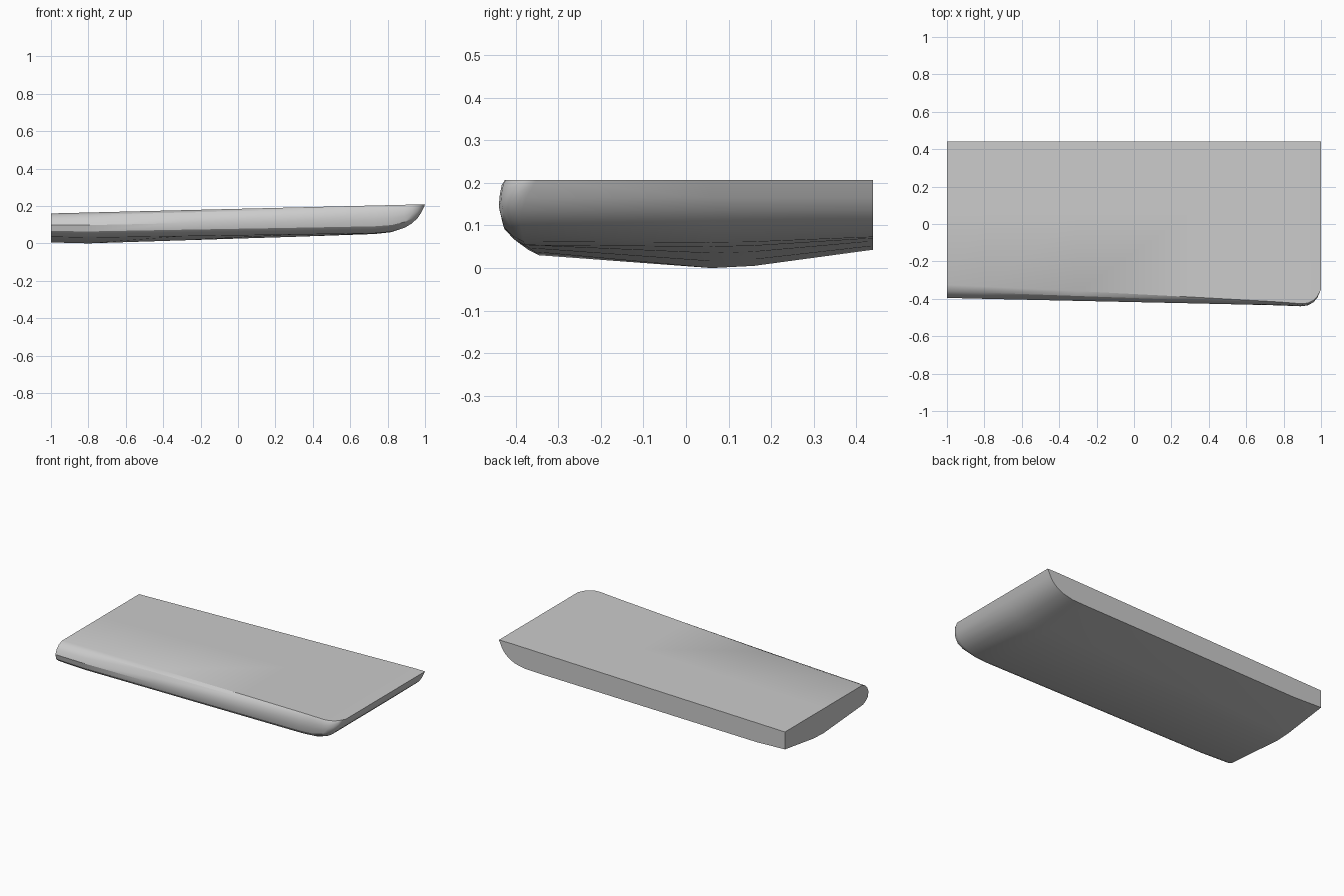
import bpy, bmesh, math

if "Cube" in bpy.data.objects:
    bpy.data.objects.remove(bpy.data.objects["Cube"])

# Stations along the length:
# x, bottom z, front keel rise, back keel rise, front y, top edge inset
STATIONS = [
    (-1.00, 0.005, 0.030, 0.045, -0.395, 0.070),
    (-0.80, 0.000, 0.030, 0.043, -0.400, 0.066),
    (-0.30, 0.016, 0.022, 0.036, -0.411, 0.052),
    (0.30, 0.035, 0.012, 0.028, -0.424, 0.034),
    (0.73, 0.050, 0.004, 0.020, -0.434, 0.020),
    (0.82, 0.060, 0.002, 0.013, -0.437, 0.017),
    (0.89, 0.083, 0.000, 0.005, -0.440, 0.014),
    (0.93, 0.107, 0.000, 0.002, -0.435, 0.012),
    (0.96, 0.135, 0.000, 0.000, -0.418, 0.010),
    (0.98, 0.165, 0.000, 0.000, -0.395, 0.008),
    (1.00, 0.207, 0.000, 0.000, -0.350, 0.000),
]
BACK = 0.44


def section(x, b, fk, bk, y0, inset):
    """Closed cross-section: top, back cut, shallow keel, rounded front edge."""
    t = min(0.207, 0.16 + 0.0245 * (x + 1))
    zb = b + fk
    h = t - zb
    s = min(1.0, max(0.0, h) / 0.12)
    pts = [(0.06, t), (0.16, t), (BACK, t),
           (BACK, b + bk), (0.16, b + bk * 0.12), (0.06, b),
           (y0 + 0.055 * s, zb), (y0 + 0.030 * s, zb + 0.09 * h),
           (y0 + 0.008 * s, zb + 0.25 * h),
           (y0, zb + 0.50 * h), (y0 + 0.18 * inset, zb + 0.72 * h),
           (y0 + 0.50 * inset, zb + 0.91 * h), (y0 + inset, t)]
    return [(x, y, z) for y, z in pts]


# Slab: sections skinned along x, with a flat cut at the left end
bm = bmesh.new()
rings = [[bm.verts.new(p) for p in section(*st)] for st in STATIONS]
n = len(rings[0])
for a, b in zip(rings, rings[1:]):
    for i in range(n):
        j = (i + 1) % n
        bm.faces.new((a[i], a[j], b[j], b[i]))
bm.faces.new(rings[0])

# Close the nose to a single top edge
bmesh.ops.remove_doubles(bm, verts=bm.verts, dist=1e-4)
bmesh.ops.recalc_face_normals(bm, faces=bm.faces)

mesh = bpy.data.meshes.new("curved_slab")
bm.to_mesh(mesh)
bm.free()
slab = bpy.data.objects.new("curved_slab", mesh)
bpy.context.collection.objects.link(slab)
bpy.context.view_layer.objects.active = slab
slab.select_set(True)
bpy.ops.object.shade_smooth_by_angle(angle=math.radians(30))
